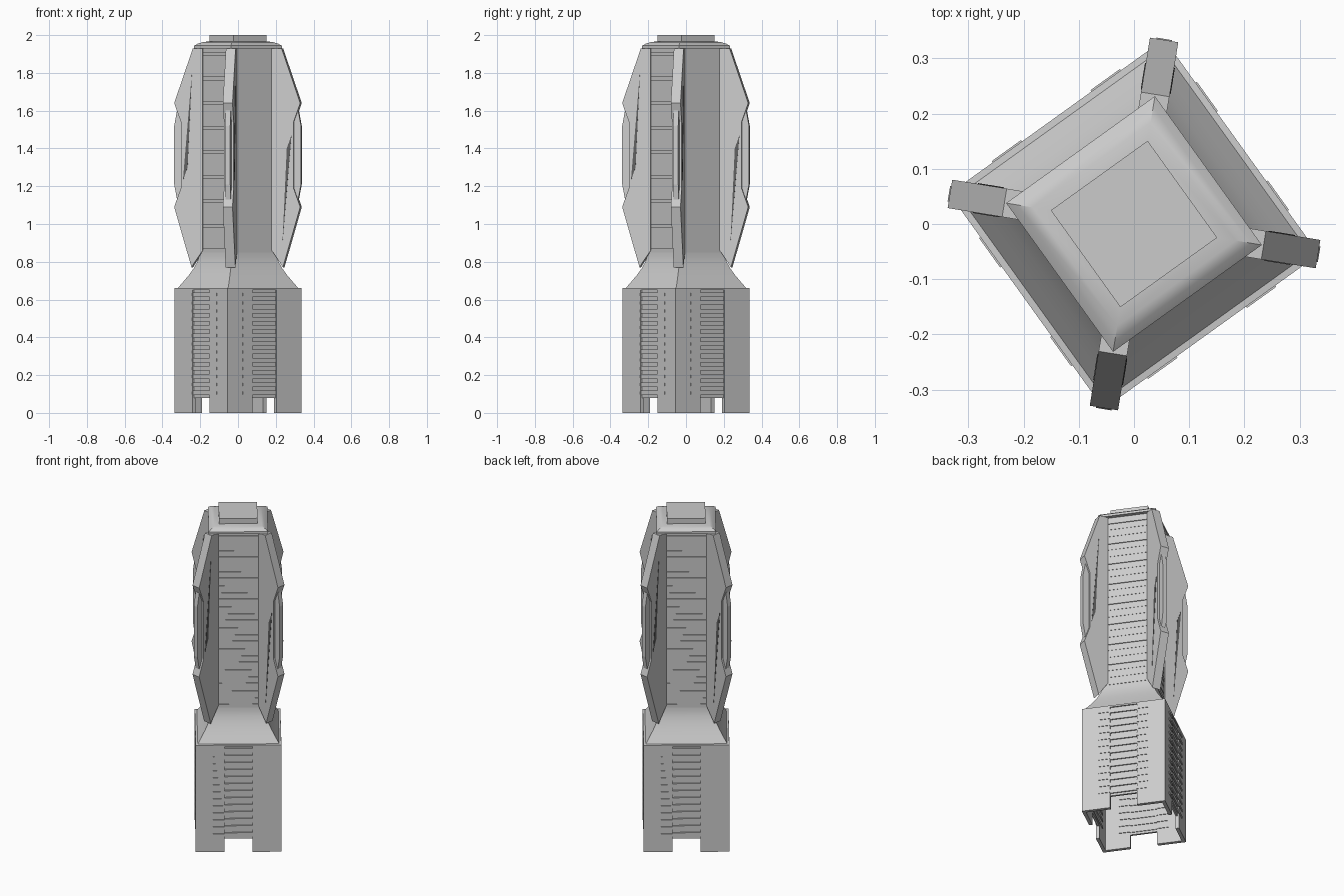
import bpy, bmesh, math
from mathutils import Matrix

if "Cube" in bpy.data.objects:
    bpy.data.objects.remove(bpy.data.objects["Cube"])

TWIST = math.radians(35.7)      # the whole square tower is turned about z


def material(name, v):
    m = bpy.data.materials.new(name)
    m.diffuse_color = (v, v, v, 1)
    m.use_nodes = True
    m.node_tree.nodes["Principled BSDF"].inputs["Base Color"].default_value = m.diffuse_color
    return m


GREY = material("light_grey_metal", 0.6)
DARK = material("dark_recess", 0.12)


def finish(name, bm, mat, smooth=False):
    bmesh.ops.recalc_face_normals(bm, faces=bm.faces)
    bm.transform(Matrix.Rotation(TWIST, 4, 'Z'))
    me = bpy.data.meshes.new(name)
    bm.to_mesh(me)
    bm.free()
    me.materials.append(mat)
    ob = bpy.data.objects.new(name, me)
    bpy.context.collection.objects.link(ob)
    if smooth:
        bpy.context.view_layer.objects.active = ob
        ob.select_set(True)
        bpy.ops.object.shade_smooth_by_angle(angle=math.radians(30))
        ob.select_set(False)
    return ob


def loft(bm, profile):
    """Square tower section from (half side, z) pairs, capped at both ends."""
    rings = [[bm.verts.new((sx * h, sy * h, z))
              for sx, sy in ((1, 1), (-1, 1), (-1, -1), (1, -1))]
             for h, z in profile]
    for a, b in zip(rings, rings[1:]):
        for i in range(4):
            j = (i + 1) % 4
            bm.faces.new((a[i], a[j], b[j], b[i]))
    bm.faces.new(rings[0])
    bm.faces.new(rings[-1])


def box(bm, x0, x1, y0, y1, z0, z1, k):
    """Box on the +x side, turned k quarter turns."""
    m = (Matrix.Rotation(k * math.pi / 2, 4, 'Z')
         @ Matrix.Translation(((x0 + x1) / 2, (y0 + y1) / 2, (z0 + z1) / 2))
         @ Matrix.Diagonal((x1 - x0, y1 - y0, z1 - z0, 1)))
    bmesh.ops.create_cube(bm, size=1, matrix=m)


def plate(bm, pts, t0, t1, k):
    """Radial plate from (radius, z) points on corner k, between two thickness offsets."""
    m = Matrix.Rotation((k + 0.5) * math.pi / 2, 4, 'Z')
    a = [bm.verts.new(m @ Matrix.Translation((r, t0, z)).translation) for r, z in pts]
    b = [bm.verts.new(m @ Matrix.Translation((r, t1, z)).translation) for r, z in pts]
    n = len(pts)
    bm.faces.new(a)
    bm.faces.new(b)
    for i in range(n):
        j = (i + 1) % n
        bm.faces.new((a[i], a[j], b[j], b[i]))


# hollow base: corner panels and a slightly recessed, notched centre panel per side
H, W, T = 0.24, 0.0775, 0.02
bm = bmesh.new()
for k in range(4):
    box(bm, H - T, H, W, H, 0, 0.66, k)
    box(bm, H - T, H, -H + T, -W, 0, 0.66, k)
    box(bm, H - T, H - 0.008, -W, W, 0.08, 0.66, k)
finish("base_walls", bm, GREY)

# rungs on each side of the base, thick in the middle and thin at the ends
bm = bmesh.new()
for k in range(4):
    for i in range(13):
        z = 0.106 + i * 0.0433
        box(bm, H - T - 0.004, H - 0.001, -W, W, z - 0.012, z + 0.012, k)
        for s in (-1, 1):
            y0, y1 = sorted((s * W, s * 0.143))
            box(bm, H - T - 0.004, H + 0.003, y0, y1, z - 0.008, z + 0.008, k)
finish("base_rungs", bm, GREY)

# curved neck between base and shaft
bm = bmesh.new()
loft(bm, [(0.24, 0.65), (0.24, 0.66), (0.228, 0.662), (0.207, 0.695), (0.186, 0.73),
          (0.168, 0.765), (0.154, 0.80), (0.147, 0.83), (0.145, 0.86)])
finish("neck", bm, GREY, True)

# shaft
bm = bmesh.new()
loft(bm, [(0.143, 0.855), (0.143, 1.94)])
finish("shaft", bm, GREY)

# bands round the shaft, with finer seams between them
bm = bmesh.new()
for i in range(9):
    z = 1.90 - i * 0.13
    loft(bm, [(0.148, z - 0.01), (0.148, z + 0.01)])
    if i < 8:
        for d in (0.043, 0.087):
            loft(bm, [(0.1448, z - d - 0.004), (0.1448, z - d + 0.004)])
finish("shaft_bands", bm, GREY)

# top cap
bm = bmesh.new()
loft(bm, [(0.166, 1.93), (0.166, 1.944), (0.152, 1.955), (0.132, 1.963), (0.108, 1.967)])
finish("cap", bm, GREY, True)
bm = bmesh.new()
loft(bm, [(0.108, 1.96), (0.108, 2.0)])
finish("cap_plate", bm, GREY)

# corner fins, each with a narrow core plate bridging its notch
FIN = [(0.185, 1.93), (0.238, 1.93), (0.338, 1.64), (0.302, 1.54), (0.302, 1.19),
       (0.338, 1.09), (0.245, 0.77), (0.23, 0.795), (0.185, 0.86)]
CORE = [(0.27, 1.60), (0.325, 1.60), (0.34, 1.52), (0.34, 1.21), (0.325, 1.13), (0.27, 1.13)]
SLIVER = [(0.243, 1.80), (0.291, 1.23), (0.266, 1.30)]
bm, core, dark = bmesh.new(), bmesh.new(), bmesh.new()
for k in range(4):
    plate(bm, FIN, -0.026, 0.026, k)
    plate(core, CORE, -0.014, 0.014, k)
    plate(dark, SLIVER, 0.02, 0.0275, k)
    plate(dark, [(r, 2.70 - z) for r, z in SLIVER], -0.0275, -0.02, k)
finish("corner_fins", bm, GREY)
finish("fin_cores", core, GREY)
finish("fin_slots", dark, DARK)
